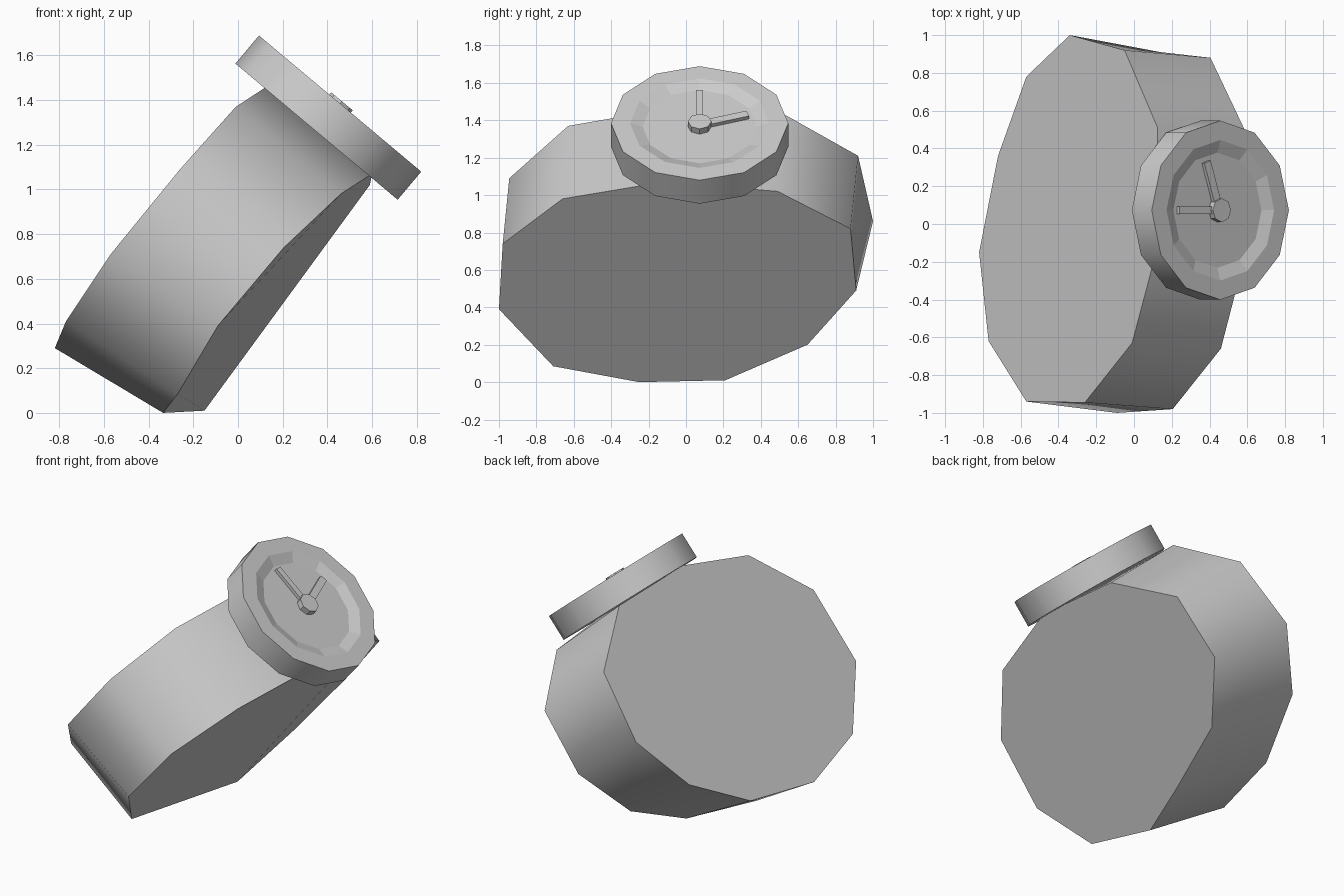
import bpy, bmesh, math
from mathutils import Matrix, Vector

if "Cube" in bpy.data.objects:
    bpy.data.objects.remove(bpy.data.objects["Cube"])

grey = bpy.data.materials.new("plain_grey")
grey.diffuse_color = (0.6, 0.6, 0.6, 1)
grey.use_nodes = True
grey.node_tree.nodes["Principled BSDF"].inputs["Base Color"].default_value = grey.diffuse_color


def finish(name, bm, matrix=None):
    if matrix:
        bm.transform(matrix)
    bmesh.ops.recalc_face_normals(bm, faces=bm.faces[:])
    mesh = bpy.data.meshes.new(name)
    bm.to_mesh(mesh)
    bm.free()
    mesh.materials.append(grey)
    ob = bpy.data.objects.new(name, mesh)
    bpy.context.collection.objects.link(ob)
    return ob


def stack(rings, smooth_wall=True):
    """Bridge rings of points and cap both ends; only the first band is smooth."""
    bm = bmesh.new()
    loops = [[bm.verts.new(p) for p in ring] for ring in rings]
    n = len(loops[0])
    for k, (a, b) in enumerate(zip(loops, loops[1:])):
        for i in range(n):
            j = (i + 1) % n
            face = bm.faces.new((a[i], a[j], b[j], b[i]))
            face.smooth = smooth_wall and k == 0
    bm.faces.new(loops[0])
    bm.faces.new(loops[-1])
    # keep the rims crisp
    for loop in loops:
        for i in range(n):
            bm.edges.get((loop[i], loop[(i + 1) % n])).smooth = False
    return bm


def circle(r, z, n=12):
    return [(r * math.cos(2 * math.pi * i / n), r * math.sin(2 * math.pi * i / n), z)
            for i in range(n)]


# Leaning eleven-sided drum: upper rim and lower rim
upper = [(-.82, -.15, .29), (-.77, -.62, .41), (-.57, -.94, .71), (-.26, -.945, 1.09),
         (-.01, -.63, 1.37), (.12, -.14, 1.455), (.125, .51, 1.44), (-.05, .92, 1.21),
         (-.34, 1.0, .86), (-.57, .78, .56), (-.72, .36, .335)]
lower = [(-.335, -.25, 0), (-.27, -.71, .085), (-.09, -1.0, .39), (.205, -.98, .74),
         (.46, -.66, .98), (.60, -.12, 1.07), (.59, .49, 1.02), (.405, .88, .82),
         (.14, .91, .49), (-.055, .65, .20), (-.15, .21, .01)]
finish("drum_body", stack([upper, lower]))

# Tilted frame for the dial: local x runs up the face, local z points out
ang = math.radians(50)
out = Vector((math.cos(ang), 0, math.sin(ang)))
up = Vector((-math.sin(ang), 0, math.cos(ang)))
side = out.cross(up)
frame = Matrix.Translation((.457, .073, 1.3845)) @ Matrix((up, side, out)).transposed().to_4x4()

# Dial disc with a shallow dished face
finish("dial", stack([circle(.474, -.164), circle(.474, 0),
                      circle(.372, 0), circle(.305, -.024)]), frame)

# Centre hub
finish("hub", stack([circle(.063, -.03, 8), circle(.063, .013, 8)], False), frame)


# Hands as thin bars from the hub outward
def hand(name, angle, length, width):
    bm = bmesh.new()
    bmesh.ops.create_cube(bm, size=1)
    bm.transform(Matrix.Rotation(angle, 4, 'Z')
                 @ Matrix.Translation((length / 2, 0, -.017))
                 @ Matrix.Diagonal((length, width, .028, 1)))
    finish(name, bm, frame)


hand("upright_hand", 0, .28, .038)
hand("sideways_hand", math.atan2(-.255, .085), .27, .046)
